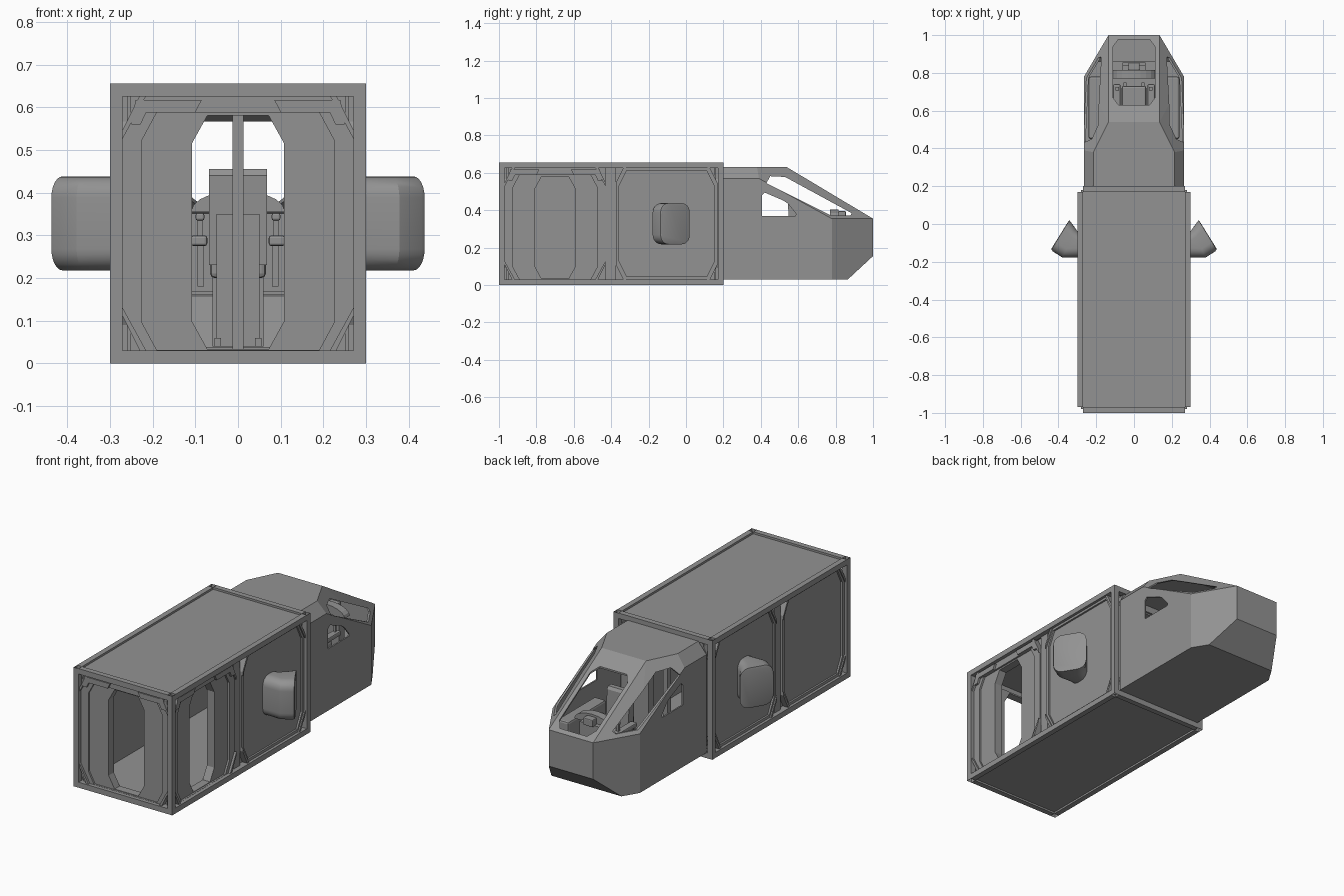
import bpy, bmesh, math

if "Cube" in bpy.data.objects:
    bpy.data.objects.remove(bpy.data.objects["Cube"])

# mappings from (u, v, depth) to space: container faces and plain axes
FRONT = lambda u, v, d: (u, -1 + d, v)
BACK = lambda u, v, d: (u, 0.2 - d, v)
RIGHT = lambda u, v, d: (0.3 - d, u, v)
LEFT = lambda u, v, d: (-0.3 + d, u, v)
SIDE = lambda u, v, d: (d, u, v)
TOP = lambda u, v, d: (u, v, d)

GREY = bpy.data.materials.new("dark_grey")
GREY.diffuse_color = (0.29, 0.29, 0.29, 1)
GREY.use_nodes = True
GREY.node_tree.nodes["Principled BSDF"].inputs["Base Color"].default_value = GREY.diffuse_color


def finish(name, bm):
    bmesh.ops.recalc_face_normals(bm, faces=bm.faces)
    me = bpy.data.meshes.new(name)
    bm.to_mesh(me)
    bm.free()
    me.materials.append(GREY)
    ob = bpy.data.objects.new(name, me)
    bpy.context.collection.objects.link(ob)
    return ob


def smooth(ob, angle):
    bpy.ops.object.select_all(action='DESELECT')
    ob.select_set(True)
    bpy.context.view_layer.objects.active = ob
    bpy.ops.object.shade_smooth_by_angle(angle=math.radians(angle))


def plate(name, face, outer, d0, d1, hole=None, caps=True):
    """Extruded outline, optionally with a hole of the same point count."""
    bm = bmesh.new()
    n = len(outer)
    loops = [[bm.verts.new(face(u, v, d)) for u, v in pts]
             for pts in ([outer, hole] if hole else [outer]) for d in (d0, d1)]

    def band(a, b):
        for i in range(n):
            j = (i + 1) % n
            bm.faces.new((a[i], a[j], b[j], b[i]))
    band(loops[0], loops[1])
    if hole:
        band(loops[2], loops[3])
        band(loops[0], loops[2])
        band(loops[1], loops[3])
    elif caps:
        bm.faces.new(loops[0])
        bm.faces.new(loops[1])
    return finish(name, bm)


def box(name, x0, x1, y0, y1, z0, z1, bevel=0, caps=True):
    ob = plate(name, TOP, [(x0, y0), (x1, y0), (x1, y1), (x0, y1)], z0, z1, caps=caps)
    if bevel:
        m = ob.modifiers.new("bevel", 'BEVEL')
        m.width, m.segments = bevel, 2
    return ob


def octagon(u0, u1, v0, v1, cu, cv):
    return [(u0 + cu, v0), (u1 - cu, v0), (u1, v0 + cv), (u1, v1 - cv),
            (u1 - cu, v1), (u0 + cu, v1), (u0, v1 - cv), (u0, v0 + cv)]


# container frame: beams and open-ended corner tubes
for s in (-1, 1):
    for z in (0, 0.625):
        box("long_beam", s * 0.27, s * 0.3, -0.97, 0.17, z, z + 0.03)
    for y in (-1, 0.17):
        box("corner_post", s * 0.27, s * 0.3, y, y + 0.03, 0, 0.655, caps=False)
    box("middle_post", s * 0.255, s * 0.275, -0.43, -0.375, 0.03, 0.63)
for y in (-1, 0.17):
    for z in (0, 0.625):
        box("cross_beam", -0.27, 0.27, y, y + 0.03, z, z + 0.03)
box("roof_panel", -0.28, 0.28, -0.98, 0.18, 0.63, 0.644)
box("floor_panel", -0.28, 0.28, -0.98, 0.18, 0.01, 0.03)


# wall bays: rim, backing, recessed panel or door leaf, corner gussets
def bay(face, u0, u1, door):
    c = (u0 + u1) / 2
    rim = octagon(u0, u1, 0.03, 0.627, 0.045, 0.085)
    back = octagon(u0 - 0.003, u1 + 0.003, 0.028, 0.63, 0.002, 0.002)
    if door:
        leaf = octagon(c - 0.225, c + 0.225, 0.031, 0.588, 0.035, 0.065)
        plate("door_rim", face, rim, 0.02, 0.04, leaf)
        plate("door_backing", face, back, 0.04, 0.05, leaf)
        plate("door_leaf", face, leaf, 0.03, 0.075,
              octagon(c - 0.108, c + 0.108, 0.034, 0.58, 0.036, 0.065))
        for s in (-1, 1):
            plate("door_bracket", face,
                  [(c + s * 0.24, 0.617), (c + s * 0.085, 0.617), (c + s * 0.1, 0.588),
                   (c + s * 0.215, 0.588), (c + s * 0.228, 0.56), (c + s * 0.25, 0.56)], 0.008, 0.022)
    else:
        inner = octagon(u0 + 0.018, u1 - 0.018, 0.045, 0.612, 0.04, 0.08)
        plate("wall_rim", face, rim, 0.015, 0.045, inner)
        plate("wall_panel", face, inner, 0.025, 0.045)
        plate("wall_backing", face, back, 0.04, 0.05)
    for u, s in ((u0, 1), (u1, -1)):
        for v, t in ((0.03, 1), (0.627, -1)):
            plate("corner_gusset", face,
                  [(u, v + t * 0.1), (u, v + t * 0.08), (u + s * 0.04, v),
                   (u + s * 0.055, v)], 0.008, 0.04)


bay(FRONT, -0.27, 0.27, True)
bay(BACK, -0.27, 0.27, True)
bay(RIGHT, -0.97, -0.43, True)
bay(LEFT, -0.97, -0.43, False)
bay(RIGHT, -0.375, 0.168, False)
bay(LEFT, -0.375, 0.168, False)
box("doorway_post", -0.013, 0.013, 0.15, 0.18, 0.03, 0.58)


# side pods: rounded rings lofted outward and turned forward
def pod(s):
    rings = [((0.265, -0.178), (0.265, -0.06), 0), ((0.3, -0.178), (0.3, -0.038), 0),
             ((0.378, -0.178), (0.312, -0.02), 0), ((0.43, -0.145), (0.336, 0.012), 0),
             ((0.437, -0.136), (0.342, 0.02), 0), ((0.437, -0.13), (0.347, 0.015), 0.008)]
    bm = bmesh.new()
    loops = []
    for p, q, inset in rings:
        L = math.dist(p, q)
        r, z0, z1 = min(0.05, L * 0.4), 0.218 + inset, 0.438 - inset
        loop = []
        for k, (cx, cz) in enumerate(((L - r, z1 - r), (r, z1 - r), (r, z0 + r), (L - r, z0 + r))):
            for i in range(7):
                a = math.pi / 2 * (k + i / 6)
                t = (cx + r * math.cos(a)) / L
                loop.append(bm.verts.new((s * (p[0] + (q[0] - p[0]) * t),
                                          p[1] + (q[1] - p[1]) * t, cz + r * math.sin(a))))
        loops.append(loop)
    for a, b in zip(loops, loops[1:]):
        for i in range(len(a)):
            j = (i + 1) % len(a)
            bm.faces.new((a[i], a[j], b[j], b[i]))
    bm.faces.new(loops[-1])
    smooth(finish("side_pod", bm), 25)


pod(1)
pod(-1)

# cockpit hull: faceted shell, open at the rear
half = [(0.215, 0.2, 0.63), (0.265, 0.2, 0.57), (0.265, 0.2, 0.03), (0.215, 0.38, 0.63),
        (0.265, 0.39, 0.57), (0.135, 0.54, 0.63), (0.135, 1, 0.355), (0.265, 0.78, 0.355),
        (0.135, 1, 0.155), (0.265, 0.78, 0.03), (0.213, 0.865, 0.03)]
bm = bmesh.new()
for x, y, z in half:
    bm.verts.new((x, y, z))
    bm.verts.new((-x, y, z))
bmesh.ops.convex_hull(bm, input=bm.verts)
bmesh.ops.dissolve_limit(bm, angle_limit=math.radians(2), verts=bm.verts, edges=bm.edges)
bmesh.ops.recalc_face_normals(bm, faces=bm.faces)
rear = [f for f in bm.faces if all(v.co.y < 0.21 for v in f.verts)]
bmesh.ops.delete(bm, geom=rear, context='FACES')
hull = finish("cockpit_hull", bm)
m = hull.modifiers.new("thickness", 'SOLIDIFY')
m.thickness, m.offset, m.use_even_offset = 0.008, -1, True

# window openings
cutters = [
    plate("windshield_cutter", TOP, octagon(-0.112, 0.112, 0.63, 0.978, 0.03, 0.04), 0.345, 0.8),
    plate("side_window_cutter", SIDE, [(0.43, 0.545), (0.45, 0.582), (0.53, 0.578), (0.885, 0.385),
                                       (0.88, 0.372), (0.775, 0.372)], -0.4, 0.4),
    plate("small_window_cutter", SIDE, [(0.405, 0.37), (0.405, 0.48), (0.42, 0.495), (0.52, 0.452),
                                        (0.545, 0.435), (0.59, 0.38), (0.585, 0.37)], -0.4, 0.4)]
for c in cutters:
    c.hide_render = True
    c.display_type = 'WIRE'
    m = hull.modifiers.new("opening", 'BOOLEAN')
    m.operation, m.object, m.solver = 'DIFFERENCE', c, 'EXACT'

# pilot seat
plate("seat_back", SIDE, [(0.555, 0.23), (0.6, 0.23), (0.59, 0.44), (0.58, 0.455),
                          (0.555, 0.455), (0.545, 0.44)], -0.068, 0.068)
box("seat_cushion", -0.065, 0.065, 0.57, 0.73, 0.2, 0.24, 0.01)
box("seat_base", -0.05, 0.05, 0.58, 0.7, 0.04, 0.2)
box("seat_rear_frame", -0.05, 0.05, 0.525, 0.55, 0.04, 0.35)
for s in (-1, 1):
    box("arm_rest", s * 0.072, s * 0.11, 0.58, 0.74, 0.275, 0.3, 0.006)
    box("arm_support", s * 0.08, s * 0.095, 0.6, 0.63, 0.18, 0.28)
    box("control_stick", s * 0.083, s * 0.095, 0.71, 0.722, 0.3, 0.345)
    box("stick_grip", s * 0.079, s * 0.099, 0.706, 0.726, 0.335, 0.352, 0.004)
    box("seat_rail", s * 0.04, s * 0.055, 0.5, 0.75, 0.04, 0.06)
    box("side_console", s * 0.17, s * 0.24, 0.45, 0.78, 0.04, 0.3, 0.01)
    box("pedal", s * 0.03, s * 0.06, 0.84, 0.855, 0.07, 0.13)

# instrument panel with a curved hood, and a shelf inside the nose
arc = [math.pi * i / 10 for i in range(11)]
plate("instrument_hood", lambda u, v, d: (u, d, v),
      [(0.11 * math.cos(a), 0.355 + 0.05 * math.sin(a)) for a in arc], 0.77, 0.815)
box("instrument_pedestal", -0.06, 0.06, 0.79, 0.84, 0.04, 0.36)
box("hood_display", -0.03, 0.03, 0.815, 0.855, 0.355, 0.395, 0.005)
box("nose_shelf", -0.125, 0.125, 0.86, 0.99, 0.16, 0.17)
